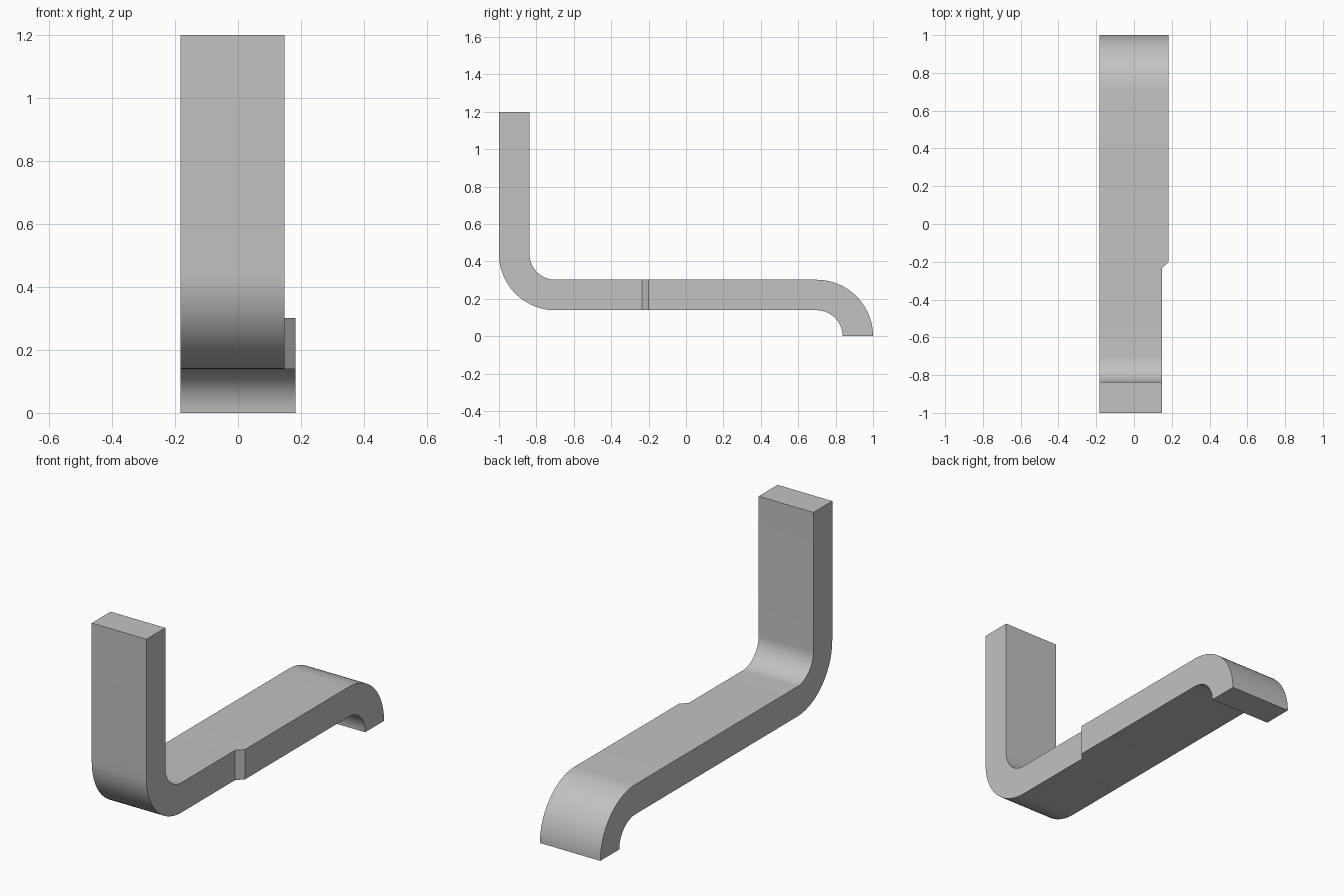
import bpy
import bmesh
from math import radians, cos, sin

cube = bpy.data.objects.get("Cube")
if cube:
    bpy.data.objects.remove(cube, do_unlink=True)

# Plain grey material
grey = bpy.data.materials.new("plain_grey")
grey.use_nodes = True
color = (0.54, 0.54, 0.54, 1)
grey.diffuse_color = color
grey.node_tree.nodes["Principled BSDF"].inputs["Base Color"].default_value = color

LEFT, NARROW, WIDE = -0.183, 0.147, 0.182
R_OUT, R_IN = 0.302, 0.139
BEND_Y = 1 - R_OUT
UPPER_Z = 0.139 + R_OUT
STEPS = 24


def arc(cy, cz, radius, start, end):
    """Points along an arc in the y-z plane."""
    angles = [radians(start + (end - start) * i / STEPS) for i in range(STEPS + 1)]
    return [(cy + radius * cos(a), cz + radius * sin(a)) for a in angles]


# Upper and lower edges of the bent bar, from upright tip to hooked end
upper = [(-1 + R_OUT - R_IN, 1.2)]
upper += arc(-BEND_Y, UPPER_Z, R_IN, 180, 270)
lower = [(-1, 1.2)] + arc(-BEND_Y, UPPER_Z, R_OUT, 180, 270)
rights = [NARROW] * len(upper)

# Angled shoulder where the bar becomes wider
for y, x in ((-0.235, NARROW), (-0.2, WIDE)):
    upper.append((y, R_OUT))
    lower.append((y, R_IN))
    rights.append(x)

# Hook at the back
upper += arc(BEND_Y, 0, R_OUT, 90, 0)
lower += arc(BEND_Y, 0, R_IN, 90, 0)
rights += [WIDE] * (STEPS + 1)

# Sweep rectangular sections along the bar
bm = bmesh.new()
rings = []
for (uy, uz), (ly, lz), right in zip(upper, lower, rights):
    corners = ((LEFT, uy, uz), (right, uy, uz), (right, ly, lz), (LEFT, ly, lz))
    rings.append([bm.verts.new(c) for c in corners])
for a, b in zip(rings, rings[1:]):
    for i in range(4):
        j = (i + 1) % 4
        bm.faces.new((a[i], a[j], b[j], b[i]))
bm.faces.new(rings[0])
bm.faces.new(rings[-1])
bmesh.ops.recalc_face_normals(bm, faces=bm.faces)

mesh = bpy.data.meshes.new("bent_bracket")
bm.to_mesh(mesh)
bm.free()
mesh.materials.append(grey)
bracket = bpy.data.objects.new("bent_bracket", mesh)
bpy.context.collection.objects.link(bracket)

# Smooth bends with crisp corners
bpy.ops.object.select_all(action="DESELECT")
bracket.select_set(True)
bpy.context.view_layer.objects.active = bracket
bpy.ops.object.shade_smooth_by_angle(angle=radians(30))
